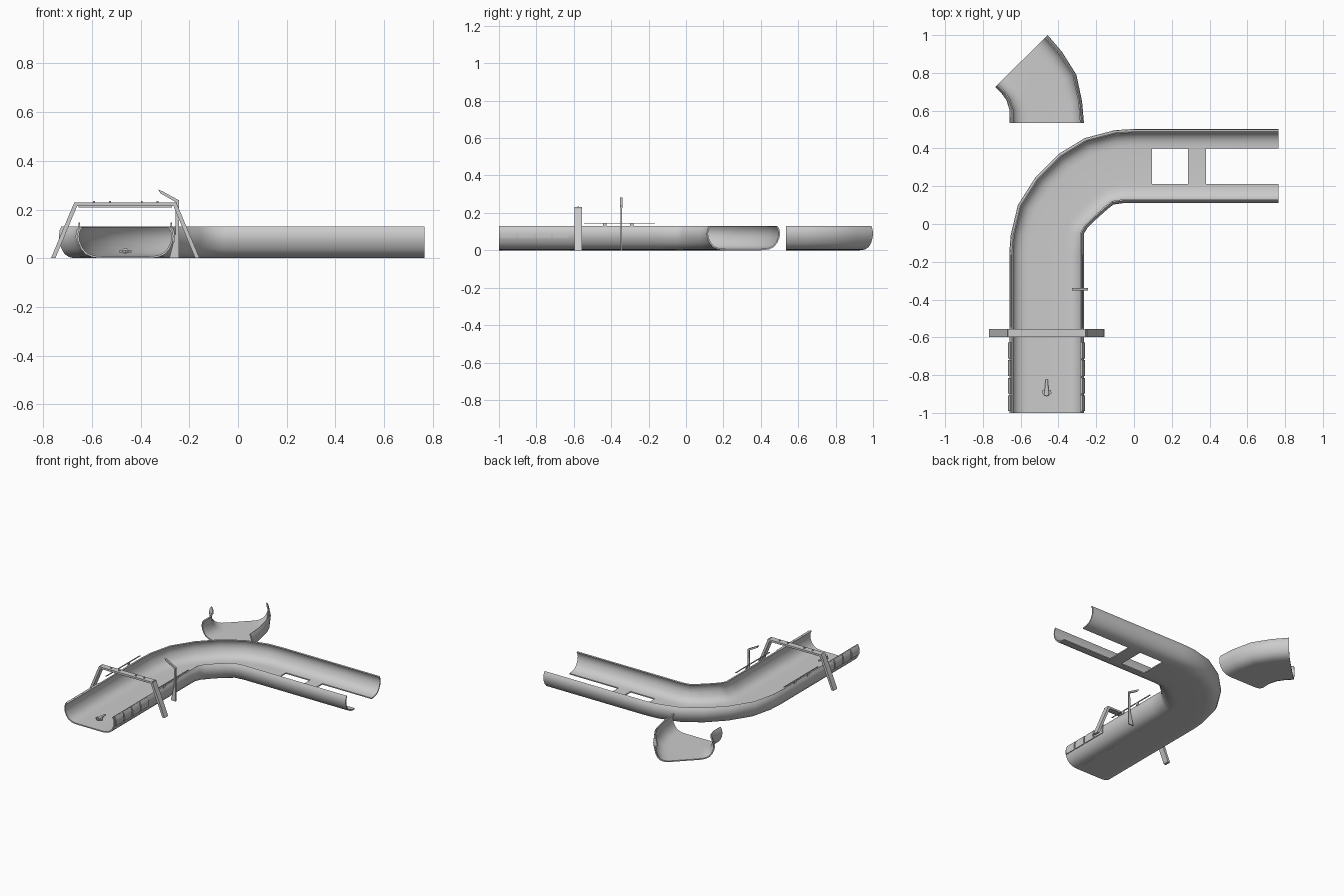
import bpy, bmesh, math
from mathutils import Vector

if "Cube" in bpy.data.objects:
    bpy.data.objects.remove(bpy.data.objects["Cube"])

# half of the channel cross-section: (fraction of width, height)
HALF = [(0.035, 0.13), (0.01, 0.113), (0, 0.09), (0.008, 0.066), (0.04, 0.038),
        (0.085, 0.017), (0.15, 0.005), (0.21, 0.001), (0.26, 0)]
PROFILE = HALF + [(1 - u, z) for u, z in reversed(HALF)]


def finish(name, bm):
    me = bpy.data.meshes.new(name)
    bm.to_mesh(me)
    bm.free()
    ob = bpy.data.objects.new(name, me)
    bpy.context.collection.objects.link(ob)
    return ob


def sweep(name, stations, profile, skip=(), thick=0.008):
    """Skin a profile between pairs of left/right edge points."""
    bm = bmesh.new()
    rows = []
    for ax, ay, bx, by in stations:
        rows.append([bm.verts.new((ax + (bx - ax) * u, ay + (by - ay) * u, z)) for u, z in profile])
    mid = len(profile) // 2 - 1
    for i in range(len(rows) - 1):
        for j in range(len(profile) - 1):
            if i in skip and j == mid:
                continue
            bm.faces.new((rows[i][j], rows[i + 1][j], rows[i + 1][j + 1], rows[i][j + 1]))
    bmesh.ops.delete(bm, geom=[v for v in bm.verts if not v.link_faces], context='VERTS')
    ob = finish(name, bm)
    mod = ob.modifiers.new("thickness", 'SOLIDIFY')
    mod.thickness = thick
    mod.offset = -1
    bpy.ops.object.select_all(action='DESELECT')
    ob.select_set(True)
    bpy.context.view_layer.objects.active = ob
    bpy.ops.object.modifier_apply(modifier=mod.name)
    bpy.ops.object.shade_smooth_by_angle(angle=math.radians(40))
    return ob


def prism(name, pts, y0, y1):
    """Extrude an x/z outline along y."""
    bm = bmesh.new()
    a = [bm.verts.new((x, y0, z)) for x, z in pts]
    b = [bm.verts.new((x, y1, z)) for x, z in pts]
    n = len(pts)
    bm.faces.new(a)
    bm.faces.new(b[::-1])
    for i in range(n):
        bm.faces.new((a[i], b[i], b[(i + 1) % n], a[(i + 1) % n]))
    bmesh.ops.recalc_face_normals(bm, faces=bm.faces)
    return finish(name, bm)


def box(name, x0, x1, y0, y1, z0, z1):
    return prism(name, [(x0, z0), (x1, z0), (x1, z1), (x0, z1)], y0, y1)


# main channel with floor openings in the far straight
L, R, T, B = -0.66, -0.265, 0.503, 0.11
main = [(L, -1, R, -1), (L, -0.15, R, -0.15), (-0.653, -0.06, R, -0.05),
        (-0.615, 0.10, -0.245, -0.018), (-0.52, 0.25, -0.195, 0.03), (-0.40, 0.37, -0.15, 0.07),
        (-0.26, 0.455, -0.11, 0.103), (-0.10, 0.497, -0.06, B)]
main += [(x, T, x, B) for x in (0, 0.095, 0.285, 0.38, 0.765)]
sweep("channel", main, PROFILE, skip=(9, 11))

# loose curved section
loose = [(L, 0.535, R, 0.535), (-0.658, 0.60, -0.275, 0.65), (-0.675, 0.655, -0.305, 0.79),
         (-0.70, 0.69, -0.38, 0.91), (-0.735, 0.725, -0.457, 1.0)]
sweep("loose_curve", loose, PROFILE)

# wall panels on the start straight
for k in range(4):
    y0 = -0.99 + k * 0.093
    st = [(L, y0, R, y0), (L, y0 + 0.083, R, y0 + 0.083)]
    left = [(u - 0.017, z) for u, z in HALF[:4]]
    right = [(1 - u, z) for u, z in reversed(left)]
    sweep("left_panel", st, left, thick=0.007)
    sweep("right_panel", st, right, thick=0.007)

# underside plate
box("floor_plate", -0.56, -0.36, -0.98, -0.62, 0, 0.003)

# start arch
cx = -0.4625
for s, name in ((-1, "left_arch_leg"), (1, "right_arch_leg")):
    prism(name, [(cx + s * d, z) for d, z in
                 ((0.305, 0), (0.287, 0), (0.197, 0.216), (0.207, 0.231), (0.214, 0.218))], -0.597, -0.555)
box("arch_beam", -0.67, -0.25, -0.597, -0.555, 0.215, 0.228)
box("arch_strip", -0.655, -0.27, -0.585, -0.567, 0.208, 0.215)
for x in (-0.59, -0.525, -0.395, -0.33):
    box("arch_light", x - 0.004, x + 0.004, -0.58, -0.572, 0.228, 0.235)

# side post with tilted arm
prism("post", [(-0.282, 0), (-0.243, 0), (-0.243, 0.238), (-0.255, 0.238), (-0.257, 0.1)], -0.35, -0.342)
prism("post_arm", [(-0.243, 0.238), (-0.247, 0.226), (-0.318, 0.266), (-0.328, 0.282), (-0.31, 0.275)], -0.352, -0.34)

# thin handrails above the walls
for x, name in ((-0.652, "left"), (-0.273, "right")):
    box(name + "_rail", x - 0.003, x + 0.003, -0.545, -0.165, 0.142, 0.147)
    for y in (-0.435, -0.29):
        box(name + "_rail_bracket", x - 0.003, x + 0.003, y - 0.01, y + 0.01, 0.122, 0.143)

# small pointed vehicle on the floor
bm = bmesh.new()
bmesh.ops.create_cone(bm, cap_ends=True, segments=10, radius1=0.014, radius2=0.006, depth=0.085)
for v in bm.verts:
    v.co = Vector((v.co.x - 0.4625, v.co.z - 0.865, v.co.y * 0.8 + 0.03))
bmesh.ops.recalc_face_normals(bm, faces=bm.faces)
finish("vehicle_body", bm)
bm = bmesh.new()
pts = [(0, -0.915), (0.026, -0.895), (0.022, -0.88), (-0.022, -0.88), (-0.026, -0.895)]
face = bm.faces.new([bm.verts.new((x - 0.4625, y, 0.024)) for x, y in pts])
ext = bmesh.ops.extrude_face_region(bm, geom=[face])
for v in ext["geom"]:
    if isinstance(v, bmesh.types.BMVert):
        v.co.z += 0.007
bmesh.ops.recalc_face_normals(bm, faces=bm.faces)
finish("vehicle_wing", bm)
